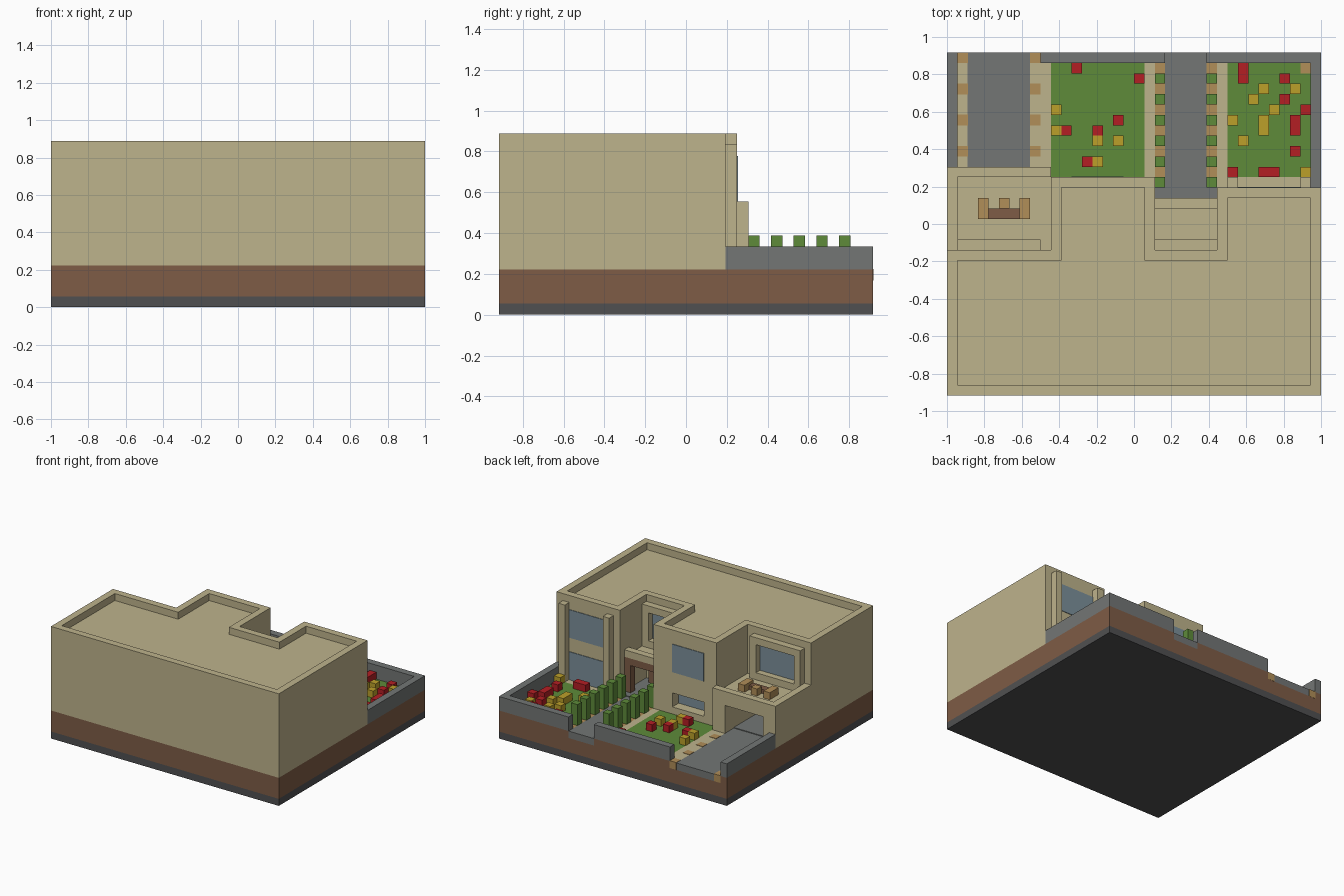
import bpy
import bmesh
from mathutils import Vector

# Everything is laid out on a grid of small cubes, counted from the front right corner
UNIT = 1 / 18
ORIGIN = Vector((-18, -16.5, 0))

default_cube = bpy.data.objects.get("Cube")
if default_cube:
    bpy.data.objects.remove(default_cube, do_unlink=True)


def make_material(name, *rgb):
    linear = [(c / 255 / 12.92) if c < 11 else ((c / 255 + 0.055) / 1.055) ** 2.4 for c in rgb]
    colour = (*linear, 1)
    material = bpy.data.materials.new(name)
    material.use_nodes = True
    material.diffuse_color = colour
    material.node_tree.nodes["Principled BSDF"].inputs["Base Color"].default_value = colour
    return material


plaster = make_material("sand plaster", 190, 179, 140)
brown = make_material("earth brown", 126, 92, 70)
charcoal = make_material("charcoal", 80, 80, 81)
grey = make_material("stone grey", 115, 118, 117)
green = make_material("leaf green", 94, 139, 58)
red = make_material("flower red", 180, 30, 36)
yellow = make_material("flower yellow", 188, 160, 42)
tan = make_material("tan timber", 177, 142, 88)
glass = make_material("window blue", 124, 144, 154)


def finish(name, bm, material):
    for vert in bm.verts:
        vert.co = (vert.co + ORIGIN) * UNIT
    bmesh.ops.recalc_face_normals(bm, faces=bm.faces)
    mesh = bpy.data.meshes.new(name)
    bm.to_mesh(mesh)
    bm.free()
    mesh.materials.append(material)
    obj = bpy.data.objects.new(name, mesh)
    bpy.context.collection.objects.link(obj)
    return obj


def boxes(name, material, *spans):
    """Each span is an x range, a y range and a z range, in grid cubes."""
    bm = bmesh.new()
    for span in spans:
        low, high = Vector(span[0::2]), Vector(span[1::2])
        verts = bmesh.ops.create_cube(bm, size=1)["verts"]
        for vert in verts:
            vert.co = [a + (c + 0.5) * (b - a) for a, b, c in zip(low, high, vert.co)]
    return finish(name, bm, material)


def cells(places, bottom, top, grow=0):
    return [(x - grow, x + 1 + grow, y - grow, y + 1 + grow, bottom, top) for x, y in places]


def window(name, left, right, wall, bottom, top):
    boxes(name, glass, (left, right, wall - 0.05, wall + 0.08, bottom, top))


def window_frame(name, left, right, wall, bottom, top):
    boxes(name, plaster,
          (left, left + 1, wall, wall + 1, bottom, top),
          (right - 1, right, wall, wall + 1, bottom, top),
          (left + 1, right - 1, wall, wall + 1, top - 1, top),
          (left + 1, right - 1, wall, wall + 1, bottom, bottom + 1))


# Base slab and soil, with a raised rim below the house and garden walls
boxes("base_slab", charcoal, (0, 36, 0, 33, 0, 1))
boxes("soil", brown, (0, 36, 0, 33, 1, 3))
rim = [(0, 1, 20, 33), (9, 21, 32, 33), (25, 36, 32, 33), (35, 36, 20, 32)]
boxes("soil_rim", brown, (0, 36, 0, 20, 3, 4), *[(*r, 3, 4) for r in rim])

# Garden surfaces
boxes("driveway", grey, (2, 8, 20, 33, 3, 4), (2, 8, 14, 20, 4, 4.1))
boxes("garden_path", grey, (21, 25, 20, 33, 3, 4), (20, 26, 14, 20, 4, 4.1))
boxes("lawn", green, (10, 19, 21, 32, 3, 4), (27, 35, 21, 32, 3, 4))
boxes("paving", plaster,
      (1, 2, 20, 33, 3, 4), (8, 9, 20, 33, 3, 4), (9, 10, 20, 32, 3, 4),
      (10, 19, 20, 21, 3, 4), (27, 35, 20, 21, 3, 4),
      (19, 20, 20, 32, 3, 4), (26, 27, 20, 32, 3, 4))
boxes("planting_beds", tan, (20, 21, 20, 32, 3, 4), (25, 26, 20, 32, 3, 4))
boxes("driveway_stones", tan,
      *cells([(x, y) for x in (1, 8) for y in range(23, 33, 3)], 3, 4.05, 0.02))
boxes("corner_stone", tan, *cells([(34, 31)], 3, 4.1))

# Garden walls
boxes("garden_wall", grey, (0, 1, 22, 33, 4, 6), *[(*r, 4, 6) for r in rim[1:]])

# Hedges along the path and flowers on the lawns
boxes("hedges", green, *cells([(x, y) for x in (20, 25) for y in range(20, 32, 2)], 4, 7))
boxes("red_flowers", red, *cells(
    [(12, 31), (18, 30), (11, 25), (14, 25), (16, 26), (13, 22),
     (28, 30), (28, 31), (32, 30), (32, 28), (34, 27), (33, 25), (33, 26),
     (33, 23), (27, 21), (30, 21), (31, 21)], 4, 5))
boxes("yellow_flowers", yellow, *cells(
    [(10, 27), (10, 25), (14, 24), (16, 24), (14, 22), (30, 29), (29, 28),
     (33, 29), (31, 27), (27, 26), (30, 25), (30, 26), (28, 24), (34, 21)], 4, 5))

# House body: footprint extruded upward, then the roof sunk inside a parapet
footprint = [(0, 0), (36, 0), (36, 20), (26, 20), (26, 14),
             (20, 14), (20, 21), (10, 21), (10, 14), (0, 14)]
bm = bmesh.new()
floor = bm.faces.new([bm.verts.new((x, y, 4)) for x, y in footprint])
extruded = bmesh.ops.extrude_face_region(bm, geom=[floor], use_keep_orig=True)["geom"]
bmesh.ops.translate(bm, vec=(0, 0, 12), verts=[g for g in extruded if isinstance(g, bmesh.types.BMVert)])
bmesh.ops.recalc_face_normals(bm, faces=bm.faces)
roof = max(bm.faces, key=lambda f: f.calc_center_median().z)
bmesh.ops.inset_region(bm, faces=[roof], thickness=1, use_even_offset=True)
sunk = bmesh.ops.extrude_face_region(bm, geom=[roof])["geom"]
bmesh.ops.translate(bm, vec=(0, 0, -1), verts=[g for g in sunk if isinstance(g, bmesh.types.BMVert)])
if roof.is_valid:
    bmesh.ops.delete(bm, geom=[roof], context="FACES_ONLY")
house = finish("house_body", bm, plaster)

# Deep sill of the low window in the middle bay
cutter = boxes("sill_cutter", plaster, (12, 17, 19.5, 22, 5, 7))
cutter.hide_render = True
cutter.hide_viewport = True
cutter.display_type = "WIRE"
cut = house.modifiers.new("sill_recess", "BOOLEAN")
cut.operation = "DIFFERENCE"
cut.solver = "EXACT"
cut.object = cutter

# Windows
window("middle_low_window", 12, 17, 19.5, 5, 7)
window("middle_high_window", 12, 17, 21, 10, 14)
window("side_high_window", 28, 34, 20, 10, 14)
window("side_low_window", 28, 34, 20, 4, 8)
boxes("pilasters", plaster, (27, 28, 20, 21, 4, 15), (34, 35, 20, 21, 4, 15))

# Garage with a balcony on top
boxes("garage", plaster,
      (0, 2, 14, 22, 4, 8), (8, 10, 14, 22, 4, 8), (0, 10, 14, 22, 8, 9))
boxes("garage_parapet", plaster, (0, 1, 14, 22, 9, 10), (1, 10, 21, 22, 9, 10))
window_frame("garage_balcony_frame", 1, 9, 14, 9, 15)
window("garage_balcony_window", 2, 8, 14, 10, 14)

# Balcony bench: arms, back post and two seats
boxes("bench_arms", tan, (3, 4, 17, 19, 9, 10), (7, 8, 17, 19, 9, 10), (5, 6, 18, 19, 9, 10))
boxes("bench_seats", brown, (4, 5, 17, 18, 9, 9.6), (6, 7, 17, 18, 9, 9.6), (5, 6, 17, 18, 9, 9.6))

# Entrance porch with timber surround, door and small balcony
boxes("porch_surround", brown,
      (20, 21, 18, 19, 4, 8), (25, 26, 18, 19, 4, 8), (20, 26, 18, 19, 8, 9))
boxes("porch_balcony", plaster, (20, 26, 14, 18, 8, 9), (20, 26, 18, 19, 9, 10))
boxes("front_door", brown, (21, 25, 14, 15, 4, 8))
window_frame("porch_balcony_frame", 20, 26, 14, 9, 15)
window("porch_balcony_window", 21, 25, 14, 10, 14)
